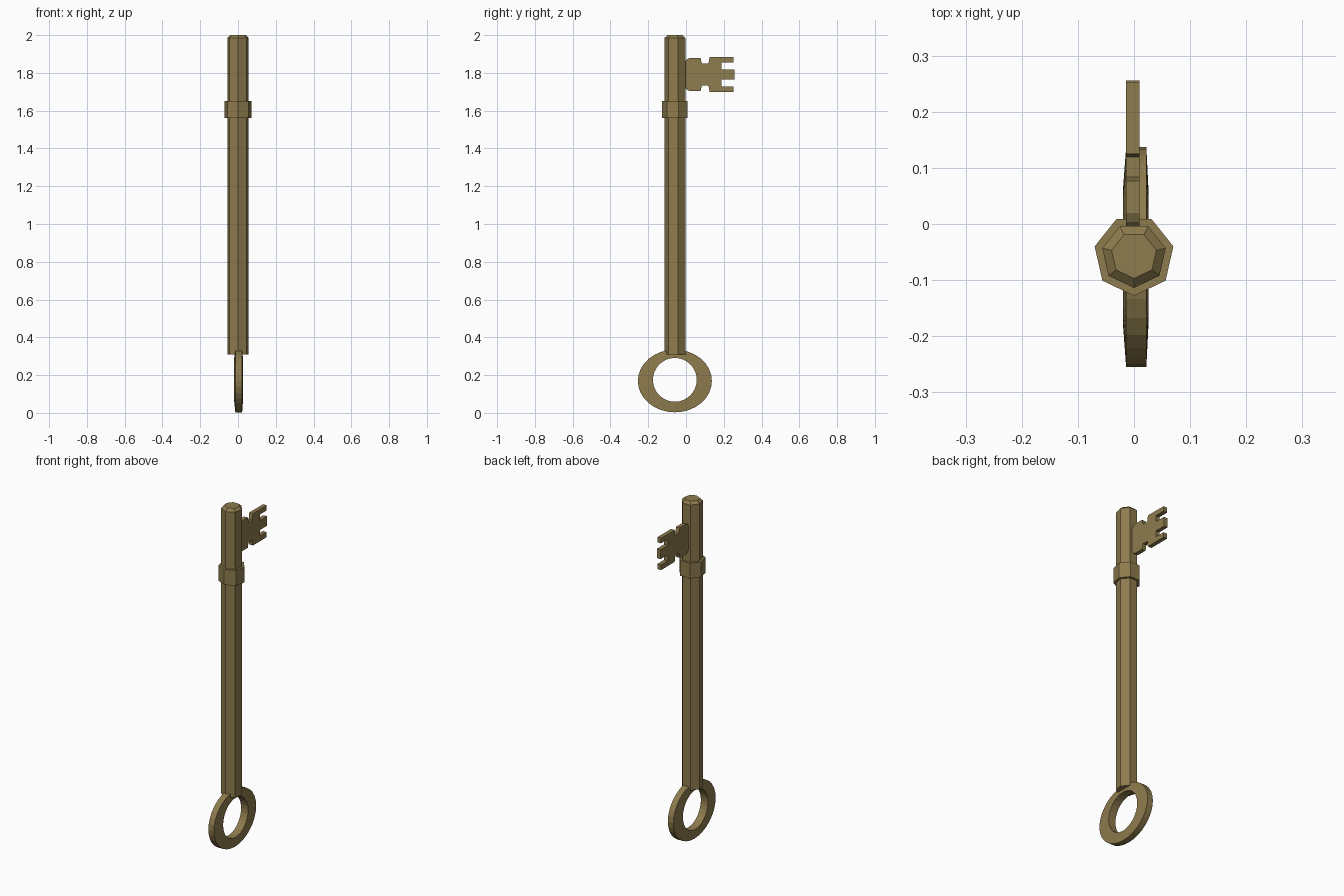
import bpy
import math

if "Cube" in bpy.data.objects:
    bpy.data.objects.remove(bpy.data.objects["Cube"])

brass = bpy.data.materials.new("brass")
brass.diffuse_color = (0.27, 0.2, 0.075, 1)
brass.use_nodes = True
brass.node_tree.nodes["Principled BSDF"].inputs["Base Color"].default_value = brass.diffuse_color
CY = -0.056  # shaft axis


def add(name, verts, faces):
    me = bpy.data.meshes.new(name)
    me.from_pydata(verts, [], faces)
    me.materials.append(brass)
    ob = bpy.data.objects.new(name, me)
    bpy.context.collection.objects.link(ob)
    return ob


def bridge(loops, n, closed=False):
    count = len(loops) if closed else len(loops) - 1
    return [(a * n + i, a * n + (i + 1) % n,
             (a + 1) % len(loops) * n + (i + 1) % n, (a + 1) % len(loops) * n + i)
            for a in range(count) for i in range(n)]


def heptagon_post(name, rings):
    n = 7
    verts = [(r * math.cos(t), CY + r * math.sin(t), z) for r, z in rings
             for t in (2 * math.pi * i / n - math.pi / 2 for i in range(n))]
    faces = bridge(rings, n)
    faces += [tuple(reversed(range(n))), tuple(range(len(verts) - n, len(verts)))]
    return add(name, verts, faces)


# Seven-sided shaft with bevelled tip, and collar
heptagon_post("shaft", [(0.058, 0.31), (0.058, 1.985), (0.041, 2.0)])
heptagon_post("collar", [(0.072, 1.56), (0.072, 1.65)])

# Oval handle ring with round hole, slightly thinner at the rim
# (x, y radius, z radius, z centre)
section = [(-0.014, 0.196, 0.166, 0.169), (0.022, 0.196, 0.166, 0.169),
           (0.026, 0.116, 0.116, 0.175), (-0.02, 0.116, 0.116, 0.175)]
n = 32
verts = [(x, CY - 0.003 + ry * math.cos(2 * math.pi * i / n),
          zc + rz * math.sin(2 * math.pi * i / n))
         for x, ry, rz, zc in section for i in range(n)]
add("handle_ring", verts, [f[::-1] for f in bridge(section, n, True)])

# Toothed bit: upper and lower outlines (y, z) extruded along x
upper = [(-0.009, 1.858), (0.004, 1.872), (0.02, 1.88), (0.077, 1.88), (0.084, 1.85),
         (0.119, 1.85), (0.125, 1.885), (0.252, 1.885), (0.252, 1.855),
         (0.189, 1.855), (0.189, 1.819), (0.256, 1.819)]
lower = [(y, 3.583 - z) for y, z in reversed(upper)]
outline = upper + lower
m = len(outline)
verts = [(x, y, z) for x in (-0.014, 0.01) for y, z in outline]
faces = bridge([0, 1], m) + [tuple(reversed(range(m))), tuple(range(m, 2 * m))]
bit = add("key_bit", verts, faces)

# Consistent outward normals
import bmesh
for ob in bpy.context.collection.objects:
    bm = bmesh.new()
    bm.from_mesh(ob.data)
    bmesh.ops.recalc_face_normals(bm, faces=bm.faces)
    bm.to_mesh(ob.data)
    bm.free()
